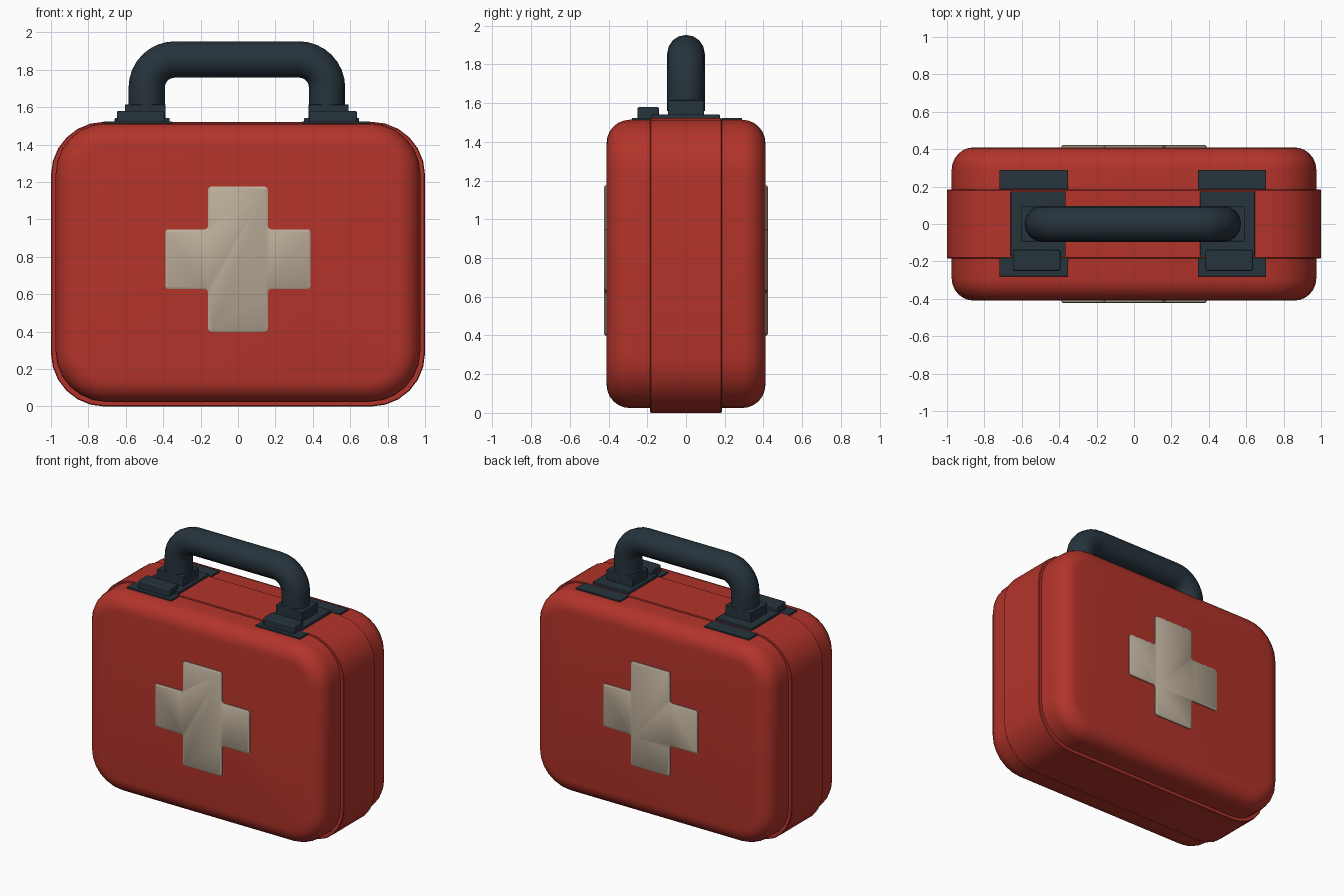
import bpy, bmesh, math
from mathutils import Vector

cube = bpy.data.objects.get("Cube")
if cube:
    bpy.data.objects.remove(cube, do_unlink=True)


def material(name, rgb):
    m = bpy.data.materials.new(name)
    m.use_nodes = True
    color = (*rgb, 1)
    m.diffuse_color = color
    m.node_tree.nodes["Principled BSDF"].inputs["Base Color"].default_value = color
    return m


RED = material("case red", (0.45, 0.034, 0.023))
DARK = material("dark slate", (0.019, 0.033, 0.045))
CREAM = material("warm cream", (0.50, 0.42, 0.32))
SHIFT = -0.006  # fittings sit slightly off centre


def finish(name, bm, mat, bevel=0, segments=2):
    bmesh.ops.recalc_face_normals(bm, faces=bm.faces)
    mesh = bpy.data.meshes.new(name)
    bm.to_mesh(mesh)
    bm.free()
    obj = bpy.data.objects.new(name, mesh)
    bpy.context.collection.objects.link(obj)
    mesh.materials.append(mat)
    if bevel:
        mod = obj.modifiers.new("Bevel", "BEVEL")
        mod.width, mod.segments = bevel, segments
    smooth(obj)
    return obj


def smooth(obj):
    bpy.ops.object.select_all(action="DESELECT")
    obj.select_set(True)
    bpy.context.view_layer.objects.active = obj
    bpy.ops.object.shade_smooth_by_angle(angle=math.radians(32))


def rounded_ring(bm, half_x, z0, z1, radius, y, inset=0, steps=6):
    """Ring of vertices around a rounded rectangle at depth y."""
    r = radius - inset
    verts = []
    for corner, (sx, top) in enumerate([(1, True), (-1, True), (-1, False), (1, False)]):
        cx = sx * (half_x - radius)
        cz = z1 - radius if top else z0 + radius
        for i in range(steps + 1):
            a = math.pi / 2 * (corner + i / steps)
            verts.append(bm.verts.new((cx + r * math.cos(a), y, cz + r * math.sin(a))))
    return verts


def rounded_case(name, half_x, z0, z1, radius, half_y, soft, soft_steps):
    """Rounded box lofted from front to back with softened rims."""
    bm = bmesh.new()
    arc = [math.pi / 2 * i / soft_steps for i in range(soft_steps + 1)]
    rim = [(half_y - soft + soft * math.sin(a), soft * (1 - math.cos(a))) for a in arc]
    sections = [(-y, inset) for y, inset in reversed(rim)] + rim
    rings = [rounded_ring(bm, half_x, z0, z1, radius, y, inset) for y, inset in sections]
    for a, b in zip(rings, rings[1:]):
        for i in range(len(a)):
            j = (i + 1) % len(a)
            bm.faces.new((a[i], a[j], b[j], b[i]))
    bm.faces.new(rings[0])
    bm.faces.new(rings[-1])
    return finish(name, bm, RED)


def box(name, x, y, z, mat=DARK, bevel=0.004):
    """Box from (min, max) ranges on each axis."""
    bm = bmesh.new()
    bmesh.ops.create_cube(bm, size=1)
    for v in bm.verts:
        v.co = Vector([lo + (c + 0.5) * (hi - lo) for c, (lo, hi) in zip(v.co, (x, y, z))])
    return finish(name, bm, mat, bevel)


# Case shell and the wider band around its middle
rounded_case("case_shell", 0.975, 0.025, 1.514, 0.27, 0.41, 0.12, 6)
rounded_case("middle_band", 1.0, 0.0, 1.522, 0.285, 0.185, 0.005, 1)


# Raised cross on the front and the back
def cross(name, side):
    long, short, mid = 0.388, 0.16, 0.787
    quarter = [(long, -short), (long, short), (short, short)]
    bm = bmesh.new()
    outline = []
    for k in range(4):
        c, s = round(math.cos(k * math.pi / 2)), round(math.sin(k * math.pi / 2))
        outline += [(x * c - z * s, x * s + z * c) for x, z in quarter]
    base = bm.faces.new([bm.verts.new((x, side * 0.395, mid + z)) for x, z in outline])
    # Round the outline corners, then raise it
    bmesh.ops.bevel(bm, geom=bm.verts[:], offset=0.018, segments=3,
                    affect="VERTICES", profile=0.5)
    raised = bmesh.ops.extrude_face_region(bm, geom=bm.faces[:])["geom"]
    top = [g for g in raised if isinstance(g, bmesh.types.BMFace)]
    verts = [g for g in raised if isinstance(g, bmesh.types.BMVert)]
    bmesh.ops.translate(bm, verts=verts, vec=(0, side * 0.022, 0))
    # Chamfered rim
    bmesh.ops.inset_region(bm, faces=top, thickness=0.01, depth=0)
    bmesh.ops.translate(bm, verts=list({v for f in top for v in f.verts}),
                        vec=(0, side * 0.006, 0))
    finish(name, bm, CREAM)


cross("front_cross", -1)
cross("back_cross", 1)

# Handle fittings on each side
for label, s in (("left", 1), ("right", -1)):
    def span(center, half):
        return (s * center + SHIFT - half, s * center + SHIFT + half)

    box(label + "_front_strip", span(0.53, 0.183), (-0.28, -0.18), (1.49, 1.524), bevel=0.002)
    box(label + "_back_strip", span(0.53, 0.183), (0.185, 0.29), (1.49, 1.524), bevel=0.002)
    box(label + "_mount_plate", span(0.506, 0.147), (-0.175, 0.175), (1.50, 1.542))
    box(label + "_latch", span(0.515, 0.127), (-0.25, -0.14), (1.51, 1.58), bevel=0.008)
    box(label + "_handle_socket", span(0.49, 0.108), (-0.093, 0.093), (1.53, 1.615))

# Carrying handle: a round tube with two bends
half, top, bend = 0.482, 1.855, 0.15
path = [(half, 1.56)]
for i in range(9):
    a = math.pi / 2 * i / 8
    path.append((half - bend + bend * math.cos(a), top - bend + bend * math.sin(a)))
path += [(-x, z) for x, z in reversed(path)]
curve = bpy.data.curves.new("handle", "CURVE")
curve.dimensions = "3D"
curve.bevel_depth = 0.097
curve.bevel_resolution = 6
curve.use_fill_caps = True
spline = curve.splines.new("POLY")
spline.points.add(len(path) - 1)
for p, (x, z) in zip(spline.points, path):
    p.co = (x + SHIFT, 0, z, 1)
curve.materials.append(DARK)
handle = bpy.data.objects.new("handle", curve)
bpy.context.collection.objects.link(handle)
bpy.ops.object.select_all(action="DESELECT")
handle.select_set(True)
bpy.context.view_layer.objects.active = handle
bpy.ops.object.convert(target="MESH")
smooth(bpy.context.view_layer.objects.active)
